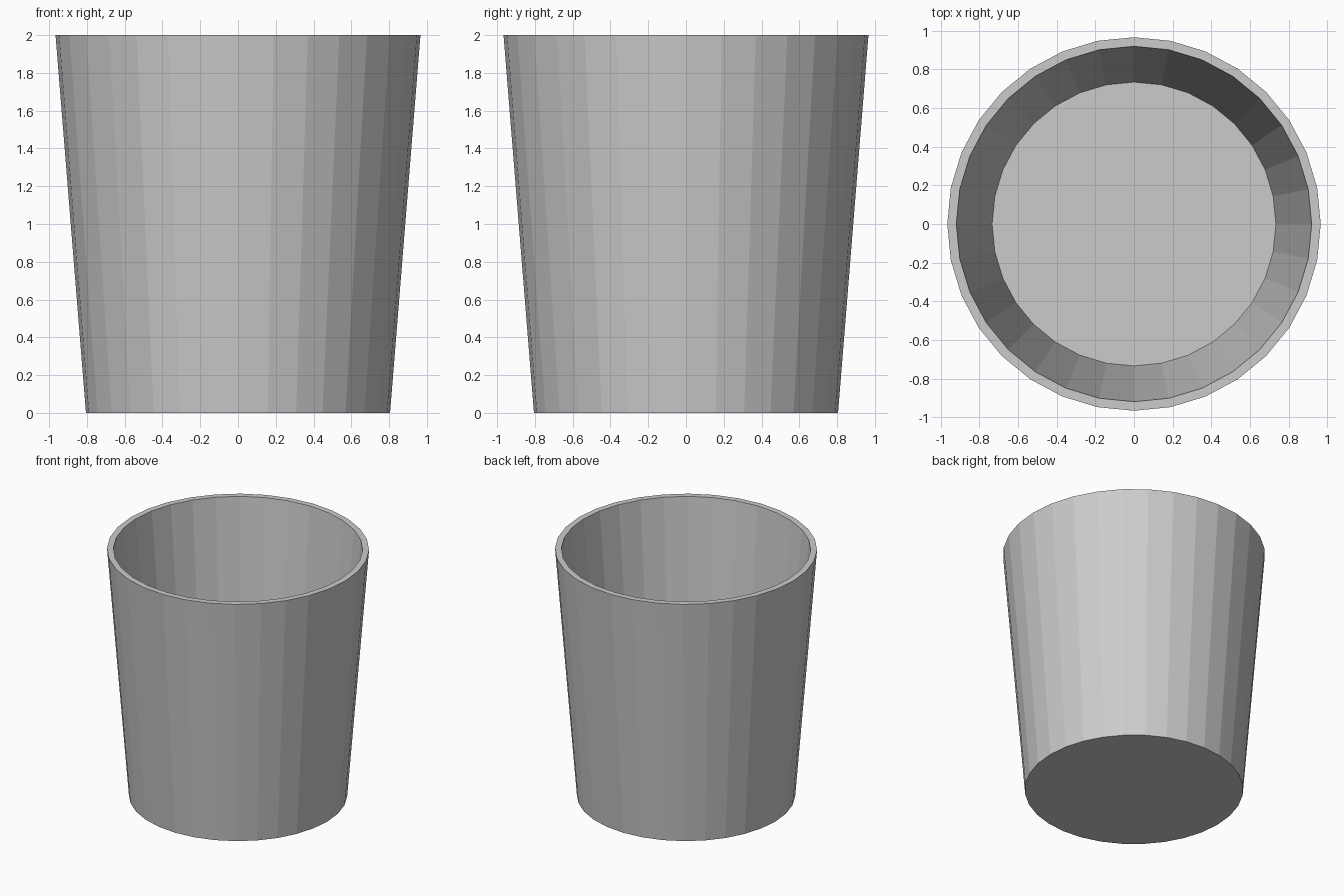
import bpy, bmesh
from math import cos, sin, pi

if "Cube" in bpy.data.objects:
    bpy.data.objects.remove(bpy.data.objects["Cube"])

SIDES = 32
# (radius, height) profile: outer base, outer rim, inner rim, inner floor
PROFILE = [(0.805, 0.0), (0.966, 2.0), (0.919, 2.0), (0.734, 0.08)]

bm = bmesh.new()
rings = [[bm.verts.new((r * cos(2 * pi * i / SIDES), r * sin(2 * pi * i / SIDES), z))
          for i in range(SIDES)] for r, z in PROFILE]

# Walls and rim
for lower, upper in zip(rings, rings[1:]):
    for i in range(SIDES):
        j = (i + 1) % SIDES
        bm.faces.new((lower[i], lower[j], upper[j], upper[i]))

# Underside and inner floor
bm.faces.new(rings[0][::-1])
bm.faces.new(rings[-1])
bmesh.ops.recalc_face_normals(bm, faces=bm.faces)

mesh = bpy.data.meshes.new("cup")
bm.to_mesh(mesh)
bm.free()
bpy.context.collection.objects.link(bpy.data.objects.new("cup", mesh))
